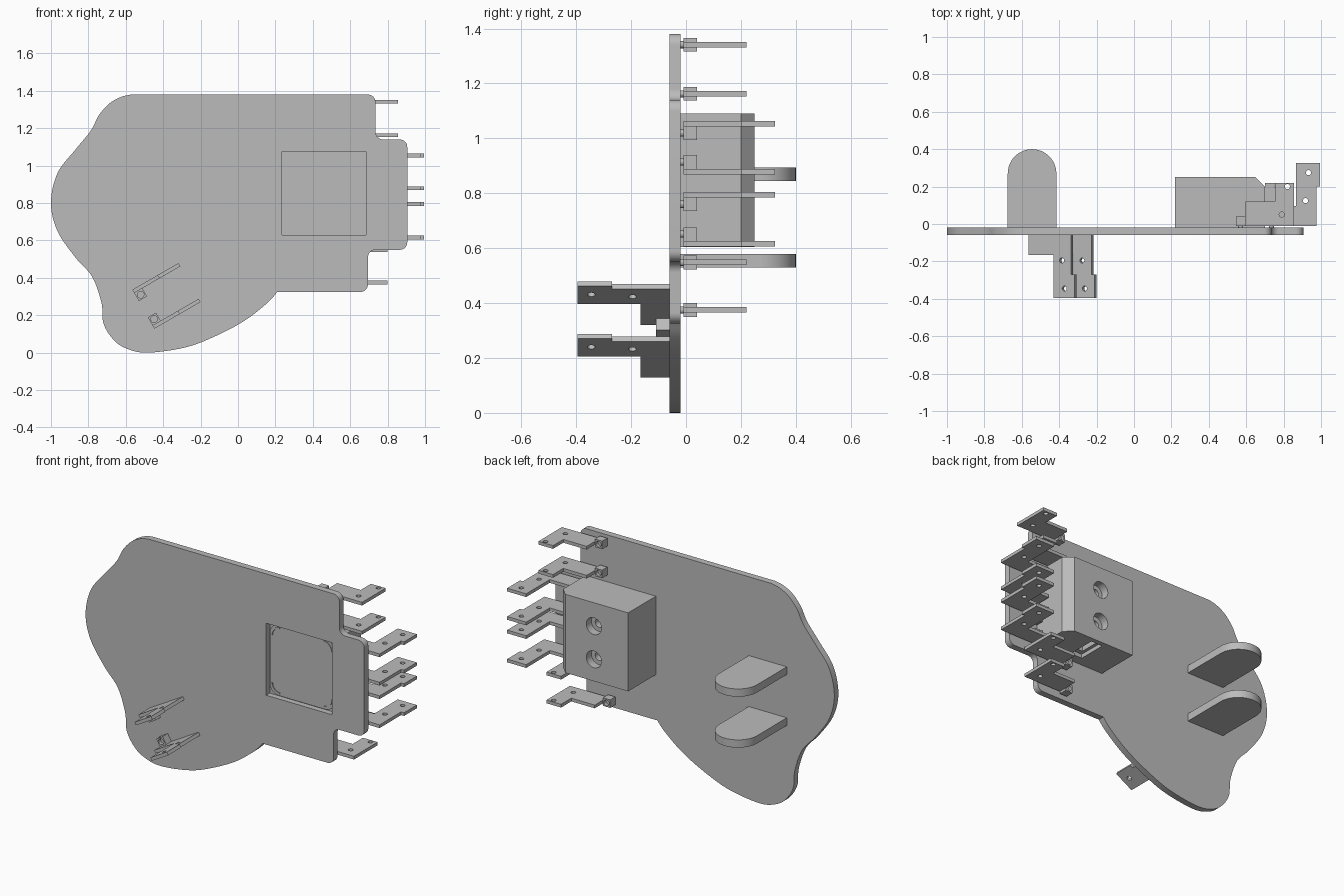
import bpy, bmesh
from math import cos, sin, pi, radians
from mathutils import Matrix, Vector

if "Cube" in bpy.data.objects:
    bpy.data.objects.remove(bpy.data.objects["Cube"], do_unlink=True)

grey = bpy.data.materials.new("plain grey")
grey.use_nodes = True
grey.diffuse_color = (0.5, 0.5, 0.5, 1)
grey.node_tree.nodes["Principled BSDF"].inputs["Base Color"].default_value = (0.5, 0.5, 0.5, 1)

UPRIGHT = Matrix.Rotation(pi / 2, 4, 'X')  # drawing plane becomes x-z, depth runs to -y


def place(name, mesh, matrix):
    obj = bpy.data.objects.new(name, mesh)
    obj.matrix_world = matrix
    bpy.context.collection.objects.link(obj)
    return obj


def prism(name, pts, depth, matrix=Matrix()):
    """Extrude a flat outline along its local z."""
    bm = bmesh.new()
    face = bm.faces.new([bm.verts.new((x, y, 0)) for x, y in pts])
    top = bmesh.ops.extrude_face_region(bm, geom=[face])["geom"]
    bmesh.ops.translate(bm, vec=(0, 0, depth),
                        verts=[v for v in top if isinstance(v, bmesh.types.BMVert)])
    bmesh.ops.recalc_face_normals(bm, faces=bm.faces)
    mesh = bpy.data.meshes.new(name)
    bm.to_mesh(mesh)
    bm.free()
    mesh.materials.append(grey)
    return place(name, mesh, matrix)


def circle(x, y, r, n=24):
    return [(x + r * cos(2 * pi * i / n), y + r * sin(2 * pi * i / n)) for i in range(n)]


def rect(x0, x1, y0, y1):
    return [(x0, y0), (x1, y0), (x1, y1), (x0, y1)]


def fillet(prev, corner, nxt, r, n=8):
    """Round a right-angled corner."""
    p, c, q = Vector(prev), Vector(corner), Vector(nxt)
    a, b = (p - c).normalized() * r, (q - c).normalized() * r
    angles = [pi / 2 * i / n for i in range(n + 1)]
    return [tuple(c + a * (1 - sin(t)) + b * (1 - cos(t))) for t in angles]


def spline(pts, n=8):
    """Smooth path through the points; the first and last only steer."""
    out = []
    vs = [Vector(p) for p in pts]
    for a, b, c, d in zip(vs, vs[1:], vs[2:], vs[3:]):
        for i in range(n):
            t = i / n
            out.append(tuple(0.5 * (2 * b + (c - a) * t + (2 * a - 5 * b + 4 * c - d) * t * t
                                    + (3 * b - a - 3 * c + d) * t ** 3)))
    return out + [tuple(vs[-2])]


def cut(obj, *cutters):
    """Subtract the cutters from the object and discard them."""
    bpy.context.view_layer.objects.active = obj
    for c in cutters:
        c.hide_render = True
        mod = obj.modifiers.new("cut", 'BOOLEAN')
        mod.operation, mod.solver, mod.object = 'DIFFERENCE', 'EXACT', c
        bpy.context.view_layer.update()
        bpy.ops.object.modifier_apply(modifier=mod.name)
        bpy.data.objects.remove(c, do_unlink=True)


def smooth(obj):
    bpy.ops.object.select_all(action='DESELECT')
    obj.select_set(True)
    bpy.context.view_layer.objects.active = obj
    bpy.ops.object.shade_smooth_by_angle(angle=radians(30))


def at(x, y, z):
    return Matrix.Translation((x, y, z))


# Main panel: wavy on one side, stepped with rounded corners on the other
wave = spline([(.26, .39), (.21, .325), (.158, .267), (.035, .171), (-.126, .086), (-.286, .027),
               (-.49, 0), (-.607, .027), (-.675, .08), (-.72, .16), (-.73, .267), (-.78, .406),
               (-.87, .51), (-.965, .65), (-1, .8), (-.965, .96), (-.87, 1.085), (-.787, 1.187),
               (-.74, 1.275), (-.67, 1.345), (-.57, 1.38), (-.4, 1.38)])
steps = [wave[-1], (.735, 1.38), (.735, 1.14), (.905, 1.14), (.905, .55), (.695, .55),
         (.695, .325), wave[0]]
outline = list(wave)
for p, c, q in zip(steps, steps[1:], steps[2:]):
    outline += fillet(p, c, q, .04)
panel = prism("main_panel", outline, .04, at(0, -.02, 0) @ UPRIGHT)
cut(panel, prism("window_cutter", rect(.235, .685, .63, 1.075), .1, at(0, .01, 0) @ UPRIGHT))
smooth(panel)

# Housing behind the window, one chamfered edge, two counterbores and a port
housing = prism("housing", [(.22, -.025), (.70, -.025), (.70, .20), (.65, .25), (.22, .25)],
                .485, at(0, 0, .605))
for z in (.945, .74):
    cut(housing,
        prism("bore", circle(.455, z, .052), .08, at(0, .28, 0) @ UPRIGHT),
        prism("screw_hole", circle(.455, z, .026), .14, at(0, .28, 0) @ UPRIGHT))
cut(housing, prism("port", rect(.42, .50, .04, .22), .05, at(0, 0, .58)),
    prism("port_socket", rect(.44, .48, .07, .19), .09, at(0, 0, .58)))
smooth(housing)

# Rounded screen set in the window, with a thin rib at each corner
corners = rect(.24, .68, .635, 1.07)
shape = []
for i, c in enumerate(corners):
    shape += fillet(corners[i - 1], c, corners[(i + 1) % 4], .06)
smooth(prism("screen", shape, .01, at(0, -.022, 0) @ UPRIGHT))
for sx in (-1, 1):
    for sz in (-1, 1):
        arc = [radians(a) for a in range(0, 91, 10)]
        pts = [(.46 + sx * (.15 + r * cos(a)), .8525 + sz * (.1475 + r * sin(a)))
               for r, order in ((.058, arc), (.05, arc[::-1])) for a in order]
        prism("corner_rib", pts, .008, at(0, -.03, 0) @ UPRIGHT)

# Round-ended shelves on the back
for z in (.53, .845):
    end = [(-.545 + .13 * cos(pi * i / 24), .27 + .13 * sin(pi * i / 24)) for i in range(25)]
    smooth(prism("back_shelf", [(-.675, -.025), (-.415, -.025)] + end, .048, at(0, 0, z)))


# Bracket and stud meshes, made once and reused
def bracket_mesh(pts, holes):
    obj = prism("bracket", pts, .02, at(0, 0, -.01))
    obj.data.transform(at(0, 0, -.01))
    obj.matrix_world = Matrix()
    cut(obj, *[prism("pin_hole", circle(x, y, .014, 16), .1, at(0, 0, -.05)) for x, y in holes])
    smooth(obj)
    mesh = obj.data
    bpy.data.objects.remove(obj, do_unlink=True)
    return mesh


short = bracket_mesh([(0, 0), (.26, 0), (.26, .23), (.16, .23), (.16, .13), (0, .13)],
                     [(.225, .21), (.195, .06)])
long = bracket_mesh([(0, 0), (.265, 0), (.265, .21), (.285, .21), (.285, .335), (.155, .335),
                     (.155, .105), (0, .105)], [(.223, .285), (.207, .135)])

block = prism("stud", rect(-.025, .025, -.025, .025), .05, at(0, .05, 0) @ UPRIGHT)
cut(block, prism("stud_hole", circle(0, 0, .018, 16), .04, at(0, .07, 0) @ UPRIGHT))
block.data.transform(block.matrix_world)
stud = block.data
bpy.data.objects.remove(block, do_unlink=True)
rod = prism("stud_neck", circle(0, 0, .013, 16), .02, at(0, .005, 0) @ UPRIGHT)
rod.data.transform(rod.matrix_world)
neck = rod.data
bpy.data.objects.remove(rod, do_unlink=True)


def bracket(name, mesh, frame, u, n):
    place(name, mesh, frame)
    place(name + "_stud", stud, frame @ at(u, 0, n))
    place(name + "_stud_neck", neck, frame @ at(u, 0, n))


for x, z in ((.595, 1.341), (.595, 1.162), (.54, .548), (.54, .375)):
    bracket("short_bracket", short, at(x, -.01, z), -.025, 0)
for z, side in ((1.054, -1), (.879, 1), (.795, -1), (.616, 1)):
    bracket("long_bracket", long, at(.71, -.01, z), .025, side * .035)

# Tilted pair on the front
tilt = Matrix.Rotation(radians(-30), 4, 'Y') @ Matrix.Rotation(pi, 4, 'X')
for x, z, side in ((-.56, .328, 1), (-.452, .137, -1)):
    bracket("front_bracket", long, at(x, -.06, z) @ tilt, .025, side * .035)
